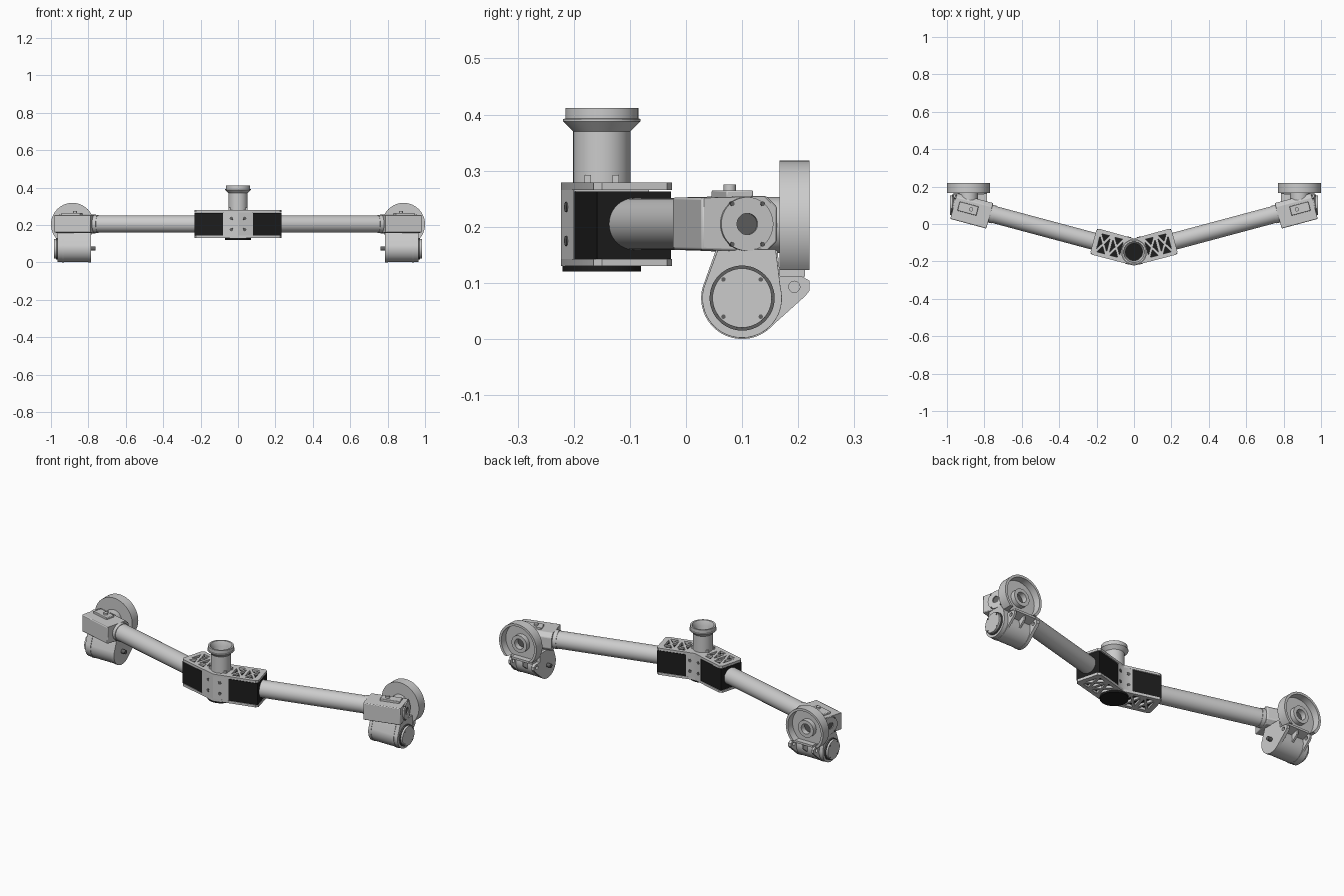
import bpy, bmesh, math
from mathutils import Matrix, Vector

if "Cube" in bpy.data.objects:
    bpy.data.objects.remove(bpy.data.objects["Cube"])

TILT = math.radians(15)
T = Matrix.Translation
I = Matrix.Identity(4)
# frames: local z becomes the extrusion axis
ALONG_X = Matrix(((0, 0, 1, 0), (1, 0, 0, 0), (0, 1, 0, 0), (0, 0, 0, 1)))
ALONG_Y = Matrix(((0, 1, 0, 0), (0, 0, 1, 0), (1, 0, 0, 0), (0, 0, 0, 1)))
ARM = T((0, -0.15, 0.205)) @ Matrix.Rotation(TILT, 4, 'Z')   # x runs along the right arm
ARM_X = ARM @ ALONG_X

black = bpy.data.materials.new("black_plastic")
black.diffuse_color = (0.012, 0.012, 0.012, 1)
black.use_nodes = True
black.node_tree.nodes["Principled BSDF"].inputs["Base Color"].default_value = black.diffuse_color
dark = bpy.data.materials.new("dark_grey")
dark.diffuse_color = (0.12, 0.12, 0.12, 1)
dark.use_nodes = True
dark.node_tree.nodes["Principled BSDF"].inputs["Base Color"].default_value = dark.diffuse_color


def finish(name, bm, M, mirror, mat, bevel):
    bmesh.ops.remove_doubles(bm, verts=bm.verts[:], dist=1e-5)
    bmesh.ops.transform(bm, matrix=M, verts=bm.verts[:])
    bmesh.ops.recalc_face_normals(bm, faces=bm.faces[:])
    me = bpy.data.meshes.new(name)
    bm.to_mesh(me)
    bm.free()
    ob = bpy.data.objects.new(name, me)
    bpy.context.collection.objects.link(ob)
    if mat:
        me.materials.append(mat)
    bpy.ops.object.select_all(action='DESELECT')
    ob.select_set(True)
    bpy.context.view_layer.objects.active = ob
    bpy.ops.object.shade_smooth_by_angle(angle=math.radians(30))
    if bevel:
        b = ob.modifiers.new("bevel", 'BEVEL')
        b.width, b.segments, b.limit_method = bevel, 2, 'ANGLE'
    if mirror:
        ob.modifiers.new("mirror", 'MIRROR').use_axis = (True, False, False)
    return ob


def prism(name, loops, z0, z1, M=I, mirror=True, mat=None, bevel=0):
    """Extrude an outline (first loop) with holes (other loops) from z0 to z1."""
    cu = bpy.data.curves.new(name, 'CURVE')
    cu.dimensions, cu.fill_mode, cu.extrude = '2D', 'BOTH', (z1 - z0) / 2
    for loop in loops:
        sp = cu.splines.new('POLY')
        sp.points.add(len(loop) - 1)
        for p, (x, y) in zip(sp.points, loop):
            p.co = (x, y, 0, 1)
        sp.use_cyclic_u = True
    tmp = bpy.data.objects.new("tmp", cu)
    bpy.context.collection.objects.link(tmp)
    me = bpy.data.meshes.new_from_object(tmp.evaluated_get(bpy.context.evaluated_depsgraph_get()))
    bm = bmesh.new()
    bm.from_mesh(me)
    bpy.data.objects.remove(tmp)
    bpy.data.curves.remove(cu)
    bpy.data.meshes.remove(me)
    return finish(name, bm, M @ T((0, 0, (z0 + z1) / 2)), mirror, mat, bevel)


def lathe(name, profile, M, mirror=True, mat=None, cut=None):
    """Spin a closed (radius, height) profile about local z; cut drops local x below a value."""
    bm = bmesh.new()
    vs = [bm.verts.new((r, 0, h)) for r, h in profile]
    es = [bm.edges.new((vs[i - 1], vs[i])) for i in range(len(vs))]
    bmesh.ops.spin(bm, geom=vs + es, cent=(0, 0, 0), axis=(0, 0, 1), angle=math.tau, steps=56)
    bmesh.ops.remove_doubles(bm, verts=bm.verts[:], dist=1e-5)
    if cut is not None:
        bmesh.ops.bisect_plane(bm, geom=bm.verts[:] + bm.edges[:] + bm.faces[:],
                               plane_co=(cut, 0, 0), plane_no=(1, 0, 0), clear_inner=True)
        bmesh.ops.holes_fill(bm, edges=[e for e in bm.edges if e.is_boundary], sides=0)
    return finish(name, bm, M, mirror, mat, 0)


def circle(r, cx=0, cy=0, n=48):
    return arc(r, cx, cy, 0, 360 - 360 / n, n)


def arc(r, cx, cy, a0, a1, n):
    angs = [math.radians(a0 + (a1 - a0) * i / (n - 1)) for i in range(n)]
    return [(cx + r * math.cos(a), cy + r * math.sin(a)) for a in angs]


def rect(x0, x1, y0, y1):
    return [(x0, y0), (x1, y0), (x1, y1), (x0, y1)]


def P(u, v, s=1):
    """Arm coordinates to top-view coordinates, s = side."""
    p = ARM @ Vector((u, v, 0))
    return (s * p.x, p.y)


def vee(pts):
    """Outline of the bent hub from its right-hand points."""
    right = [(0, -0.2225)] + [P(*p) for p in pts] + [(0, -0.0775)]
    return right + [(-x, y) for x, y in right[-2:0:-1]]


# --- central hub ---
prism("hub_core", [vee([(0.065, -0.07), (0.065, 0.07)])], 0.14, 0.268, mirror=False)
prism("hub_side_panel", [rect(0.065, 0.222, -0.068, 0.068)], -0.062, 0.058, ARM, mat=black)
holes = []
for s in (1, -1):
    for c in (0.098, 0.17):                      # crossed struts leave four triangles
        a, b, g = 0.028, 0.05, 0.007
        for tri in ([(-a, -b + 2 * g), (-a, b - 2 * g), (-g, 0)],
                    [(a, -b + 2 * g), (a, b - 2 * g), (g, 0)],
                    [(-a + g, -b), (a - g, -b), (0, -2 * g)],
                    [(-a + g, b), (a - g, b), (0, 2 * g)]):
            holes.append([P(c + u, v, s) for u, v in tri])
outline = vee([(0.213, -0.072), (0.225, -0.06), (0.225, 0.06), (0.213, 0.072)])
for name, z0, z1 in (("hub_top_plate", 0.266, 0.279), ("hub_bottom_plate", 0.13, 0.143)):
    prism(name, [outline] + holes, z0, z1, mirror=False)
prism("hub_base_disc", [circle(0.07, 0, -0.15)], 0.12, 0.131, mirror=False, mat=black)
for z in (-0.03, 0.03):                          # bolts on both faces of the hub
    for name, u, v in (("hub_front_bolt", 0.018, -0.069), ("hub_rear_bolt", 0.045, 0.069)):
        lathe(name, [(0, -0.003), (0.009, -0.003), (0.009, 0.003), (0, 0.003)],
              ARM @ T((u, v, z)) @ ALONG_Y, mat=dark)

# --- neck socket ---
NECK = T((0, -0.15, 0))
lathe("neck_socket", [(0.051, 0.275), (0.051, 0.37), (0.069, 0.388), (0.069, 0.392), (0.065, 0.393),
                      (0.065, 0.412), (0.056, 0.412), (0.045, 0.385), (0.045, 0.275)], NECK, mirror=False)
prism("neck_floor", [circle(0.047, 0, -0.15)], 0.275, 0.3, mirror=False, mat=black)
for y in (-0.175, -0.125):
    prism("neck_lug", [rect(0.038, 0.052, y - 0.006, y + 0.006)], 0.275, 0.292)

# --- arms ---
prism("arm_tube", [circle(0.046)], 0.2, 0.83, ARM_X)
prism("arm_collar", [circle(0.049)], 0.775, 0.81, ARM_X)

# --- gearbox at each arm end ---
prism("gearbox", [[(-0.083, -0.046), (0.038, -0.05), (0.058, -0.03), (0.058, 0.03), (0.038, 0.05),
                   (-0.083, 0.047)]], 0.795, 0.995, ARM_X, bevel=0.004)
prism("gearbox_end_cap", [circle(0.048), circle(0.019)], 0.99, 1.002, ARM_X)
prism("gearbox_end_bore", [circle(0.019)], 0.99, 0.997, ARM_X, mat=dark)
prism("gearbox_lid", [rect(0.865, 0.97, -0.03, 0.02)], 0.045, 0.06, ARM, bevel=0.003)
prism("gearbox_plug", [circle(0.011, 0.9, -0.005, 24)], 0.055, 0.07, ARM)
for v in (-0.028, 0.028):
    for z in (-0.036, 0.036):
        prism("gearbox_screw", [circle(0.004, v, z, 12)], 0.99, 1.004, ARM_X, mat=dark)

# --- rear mounting flange, cut flat at the bottom ---
FLANGE = T((0.885, 0, 0.203)) @ ALONG_Y
lathe("flange", [(0.115, 0.167), (0.115, 0.22), (0.102, 0.22), (0.1, 0.182), (0.047, 0.182),
                 (0.047, 0.208), (0.028, 0.208), (0.028, 0.167)], FLANGE, cut=-0.08)
prism("flange_hub", [circle(0.05)], 0.09, 0.17, FLANGE)
prism("flange_bore", [circle(0.03)], 0.1, 0.178, FLANGE, mat=dark)

# --- motor under the gearbox, axis along x ---
CY, CZ = 0.1, 0.073
body = arc(0.071, CY, CZ, 165, 375, 32) + [(0.16, 0.16), (0.057, 0.16)]
prism("motor_body", [body], 0.8, 0.965, ALONG_X, bevel=0.004)
ear = arc(0.073, CY, CZ, 165, 318, 28) + [(0.213, 0.077), (0.22, 0.086), (0.22, 0.104), (0.206, 0.112),
                                         (0.168, 0.112), (0.163, 0.158), (0.053, 0.158)]
for x0, x1 in ((0.785, 0.802), (0.93, 0.942)):
    prism("motor_ear_plate", [ear, circle(0.01, 0.193, 0.093, 20)], x0, x1, ALONG_X)
prism("motor_shelf", [[(0.12, 0.095), (0.165, 0.095), (0.212, 0.112), (0.212, 0.124), (0.12, 0.124)]],
      0.802, 0.93, ALONG_X)
prism("motor_rib", [[(0.16, 0.05), (0.205, 0.085), (0.205, 0.112), (0.16, 0.1)]], 0.86, 0.87, ALONG_X)
prism("motor_cap_ring", [circle(0.058, CY, CZ)], 0.96, 0.972, ALONG_X, mat=dark)
prism("motor_cap", [circle(0.053, CY, CZ)], 0.965, 0.983, ALONG_X, bevel=0.003)
prism("motor_shaft", [circle(0.011, CY, CZ, 24)], 0.763, 0.79, ALONG_X, mat=dark)
for a in (45, 135, 225, 315):
    (y, z), = arc(0.047, CY, CZ, a, a, 2)[:1]
    prism("motor_screw", [circle(0.004, y, z, 12)], 0.975, 0.985, ALONG_X, mat=dark)
